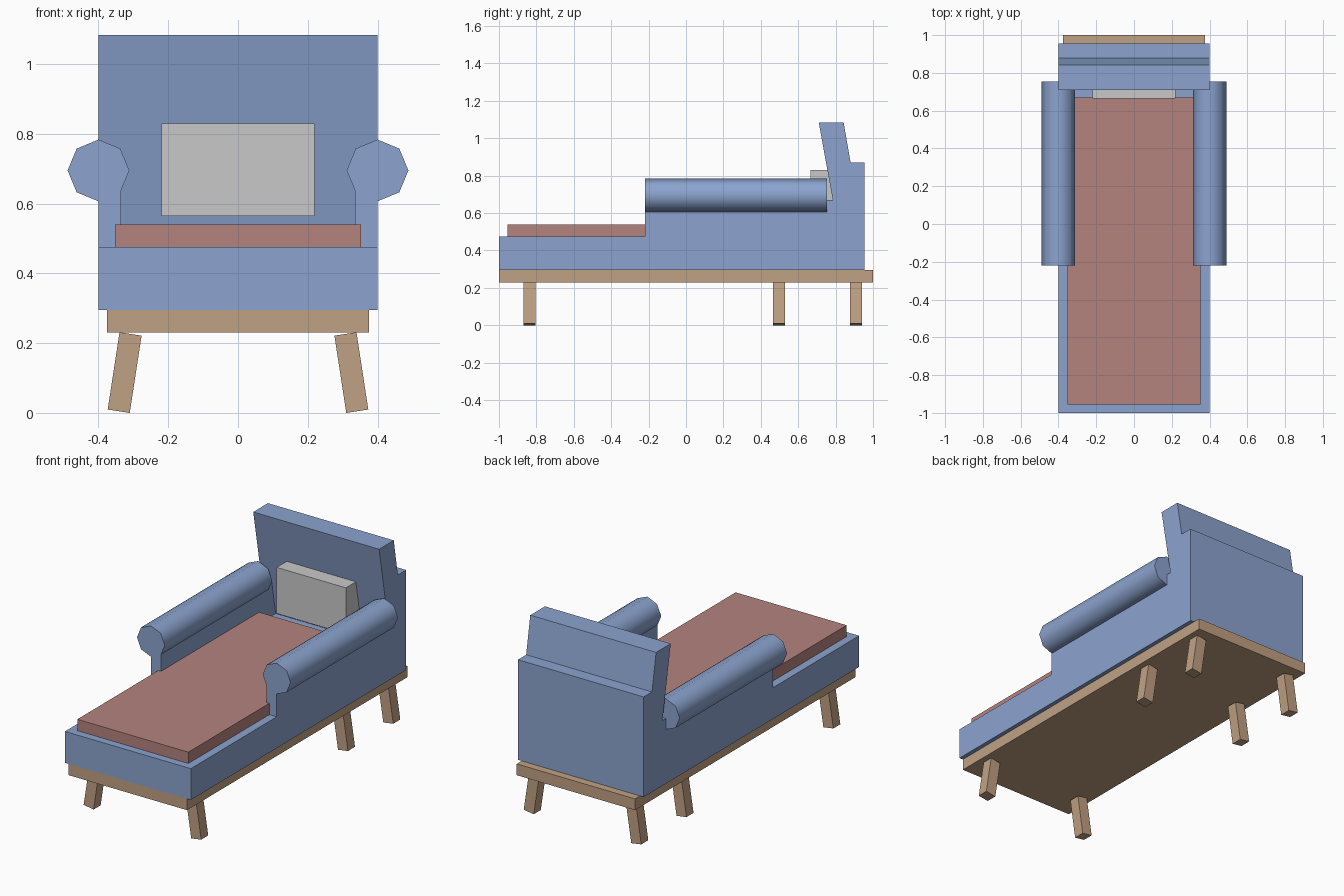
import bpy, bmesh, math
from mathutils import Vector

if "Cube" in bpy.data.objects:
    bpy.data.objects.remove(bpy.data.objects["Cube"])


def material(name, rgb):
    m = bpy.data.materials.new(name)
    m.diffuse_color = (*rgb, 1)
    m.use_nodes = True
    m.node_tree.nodes["Principled BSDF"].inputs["Base Color"].default_value = m.diffuse_color
    return m


BLUE = material("blue fabric", (0.262, 0.371, 0.624))
WOOD = material("light wood", (0.527, 0.356, 0.227))
PINK = material("dusty red fabric", (0.456, 0.227, 0.209))
GREY = material("pale grey fabric", (0.578, 0.584, 0.578))


def prism(name, pts, axis, lo, hi, mat):
    """Extrude a profile along x (points are y,z) or along y (points are x,z)."""
    bm = bmesh.new()
    place = (lambda p, t: (t, p[0], p[1])) if axis == 'x' else (lambda p, t: (p[0], t, p[1]))
    a = [bm.verts.new(place(p, lo)) for p in pts]
    b = [bm.verts.new(place(p, hi)) for p in pts]
    bm.faces.new(a)
    bm.faces.new(b)
    n = len(pts)
    for i in range(n):
        j = (i + 1) % n
        bm.faces.new((a[i], a[j], b[j], b[i]))
    bmesh.ops.recalc_face_normals(bm, faces=bm.faces)
    me = bpy.data.meshes.new(name)
    bm.to_mesh(me)
    bm.free()
    me.materials.append(mat)
    ob = bpy.data.objects.new(name, me)
    bpy.context.collection.objects.link(ob)
    return ob


def box(name, x, y, z, mat):
    pts = [(y[0], z[0]), (y[1], z[0]), (y[1], z[1]), (y[0], z[1])]
    return prism(name, pts, 'x', x[0], x[1], mat)


# Upholstered frame: seat, arm walls and leaning back in one side profile
frame = prism("upholstered_frame", [
    (-1, 0.295), (0.955, 0.295), (0.955, 0.87), (0.88, 0.87), (0.843, 1.083),
    (0.71, 1.083), (0.785, 0.67), (-0.22, 0.67), (-0.22, 0.475), (-1, 0.475)],
    'x', -0.4, 0.4, BLUE)

# Hollow between the arm walls
cutter = prism("seat_hollow_cutter", [
    (-0.3, 0.475), (0.82, 0.475), (0.785, 0.67), (0.70, 0.75), (-0.3, 0.75)],
    'x', -0.335, 0.335, BLUE)
cutter.hide_render = True
cutter.hide_viewport = True
mod = frame.modifiers.new("hollow", 'BOOLEAN')
mod.operation = 'DIFFERENCE'
mod.solver = 'EXACT'
mod.object = cutter

# Wooden platform
box("wooden_platform", (-0.376, 0.376), (-1, 1), (0.23, 0.295), WOOD)

# Seat cushion
box("seat_cushion", (-0.353, 0.353), (-0.955, 0.67), (0.475, 0.54), PINK)

# Pillow leaning on the back
prism("pillow", [(0.665, 0.565), (0.804, 0.565), (0.756, 0.83), (0.665, 0.83)],
      'x', -0.22, 0.22, GREY)

for side, s in (("left", -1), ("right", 1)):
    # Rolled arm
    ring = [(s * 0.4 + 0.0885 * math.cos(k * math.pi / 4),
             0.695 + 0.0885 * math.sin(k * math.pi / 4)) for k in range(8)]
    roll = prism(side + "_arm_roll", ring, 'y', -0.22, 0.755, BLUE)
    bpy.ops.object.select_all(action='DESELECT')
    roll.select_set(True)
    bpy.context.view_layer.objects.active = roll
    bpy.ops.object.shade_smooth_by_angle(angle=math.radians(50))

    # Splayed legs
    for part, y in (("front", -0.836), ("middle", 0.497), ("back", 0.908)):
        leg = box(f"{part}_{side}_leg", (-0.032, 0.032), (-0.032, 0.032),
                  (-0.112, 0.112), WOOD)
        leg.location = Vector((s * 0.325, y, 0.1155))
        leg.rotation_euler.y = -s * math.radians(8.7)
